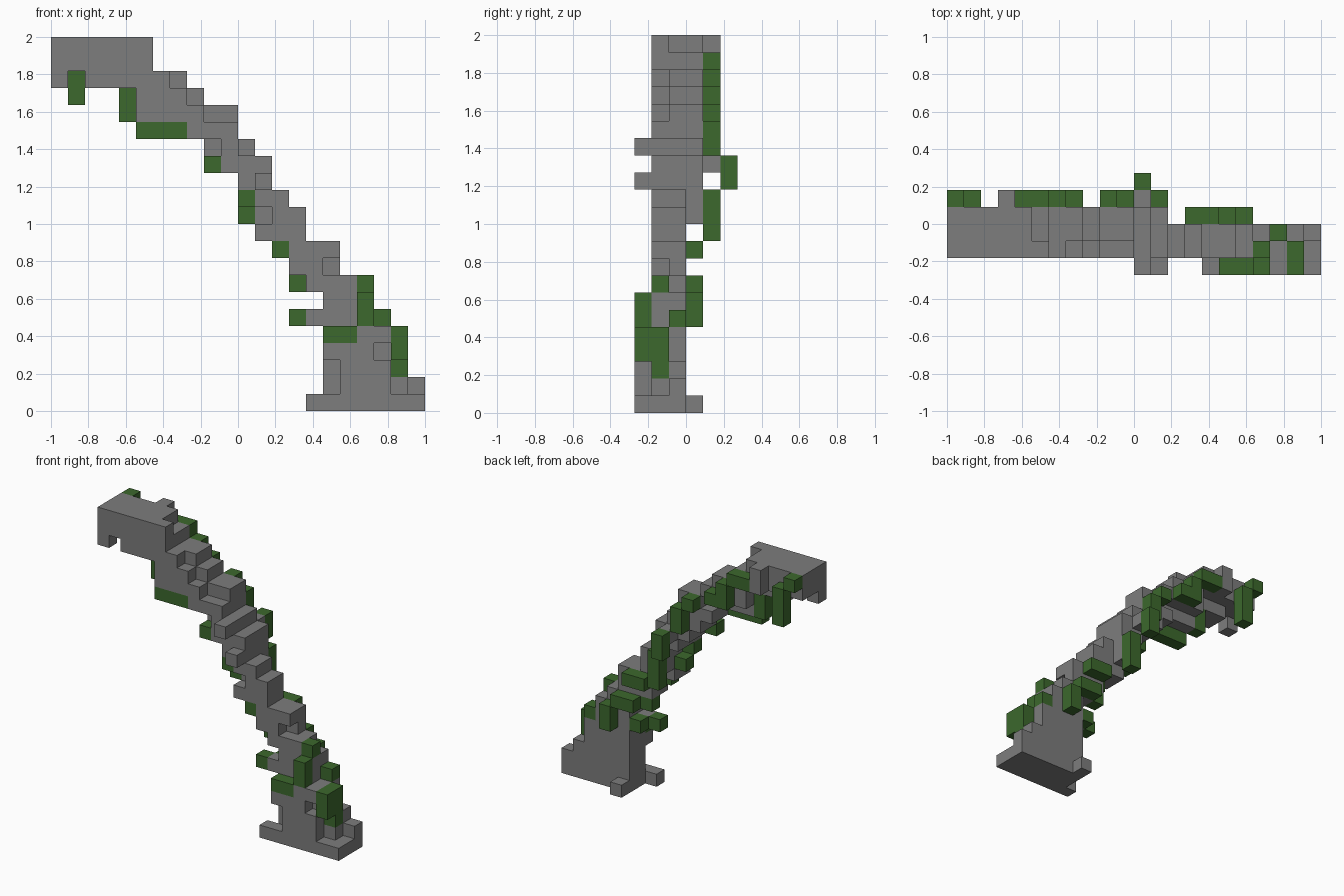
import bpy, bmesh
from mathutils import Vector

if "Cube" in bpy.data.objects:
    bpy.data.objects.remove(bpy.data.objects["Cube"], do_unlink=True)

CELL = 1 / 11        # edge length of one block
HALF = 11            # blocks from the left end to the centre

# Depth bands in blocks, from the front (negative) to the back
LIP, FRONT, MID, REAR, BACK, TAIL = [(j, j) for j in range(-3, 3)]
THIN = (-2, -1)
CORE = (-2, 0)
INNER = (-1, 0)
WIDE = (-3, -1)


def make_material(name, colour):
    mat = bpy.data.materials.new(name)
    mat.use_nodes = True
    mat.diffuse_color = (*colour, 1)
    mat.node_tree.nodes["Principled BSDF"].inputs["Base Color"].default_value = (*colour, 1)
    return mat


stone = make_material("stone grey", (0.205, 0.205, 0.205))
moss = make_material("moss green", (0.045, 0.14, 0.026))

cells = {}           # block position -> part name
materials = {}       # part name -> material


def add(part, columns, layers, depth):
    """Fill a box of blocks; each range includes both ends."""
    for i in range(columns[0], columns[-1] + 1):
        for k in range(layers[0], layers[-1] + 1):
            for j in range(depth[0], depth[1] + 1):
                cells[i, j, k] = part


# Foot: flat base with a stepped pedestal
part = "foot"
materials[part] = stone
add(part, [16, 21], [0], WIDE)
add(part, [15], [0], LIP)
add(part, [16], [0], REAR)
add(part, [17, 19], [1, 2], WIDE)
add(part, [16], [1, 2], THIN)
add(part, [20], [1], THIN)
add(part, [20], [2], MID)
add(part, [21], [1], MID)
add(part, [16, 18], [3], WIDE)
add(part, [19], [3], THIN)
add(part, [16, 19], [4], WIDE)

# Lower arch: thin stepped rib
part = "lower_arch"
materials[part] = stone
add(part, [15], [5], FRONT)
add(part, [16, 17], [5, 6], THIN)
add(part, [18], [5, 6], THIN)
add(part, [15, 17], [7], THIN)
add(part, [14, 15], [8], THIN)
add(part, [16], [8], MID)
add(part, [14, 16], [9], THIN)
add(part, [12, 14], [10], THIN)
add(part, [13, 14], [11], THIN)
add(part, [12], [11], INNER)
add(part, [12, 13], [12], THIN)
add(part, [12], [12], REAR)

# Middle arch: deeper rib with projecting blocks
part = "middle_arch"
materials[part] = stone
add(part, [11, 12], [13], CORE)
add(part, [12], [13], LIP)
add(part, [10, 12], [14], CORE)
add(part, [11], [14], BACK)
add(part, [10, 11], [15], CORE)
add(part, [9], [15], INNER)
add(part, [11], [15], LIP)
add(part, [8, 10], [16], CORE)
add(part, [9, 10], [17], INNER)

# Upper arch: spreads out under the crown
part = "upper_arch"
materials[part] = stone
add(part, [5, 8], [17], THIN)
add(part, [5, 7], [18], CORE)
add(part, [8], [18], INNER)
add(part, [2, 6], [19], THIN)
add(part, [5, 6], [19], REAR)
add(part, [7], [19], INNER)

# Crown slab: broken top end
part = "crown_slab"
materials[part] = stone
add(part, [0, 5], [20], CORE)
add(part, [0, 4], [21], CORE)
add(part, [5], [21], FRONT)
add(part, [3], [20, 21], BACK)
add(part, [0], [19], FRONT)

# Moss clumps on the foot
part = "foot_moss"
materials[part] = moss
add(part, [16, 17], [4], LIP)
add(part, [20], [3, 4], LIP)
add(part, [20], [2, 4], FRONT)
add(part, [19], [5], MID)
add(part, [18], [5, 6], LIP)
add(part, [18], [7], FRONT)

# Moss clumps along the lower arch
part = "lower_moss"
materials[part] = moss
add(part, [14], [5], FRONT)
add(part, [15], [5], MID)
add(part, [17], [5, 6], REAR)
add(part, [15, 16], [7], REAR)
add(part, [14], [7], MID)
add(part, [14, 15], [9], REAR)
add(part, [13], [9], FRONT)
add(part, [12], [10, 12], BACK)
add(part, [11], [11], MID)
add(part, [11], [12], FRONT)

# Moss clumps along the upper arch
part = "upper_moss"
materials[part] = moss
add(part, [11], [13, 14], TAIL)
add(part, [9], [14], FRONT)
add(part, [10], [15, 16], BACK)
add(part, [9], [17], BACK)
add(part, [5, 7], [16], FRONT)
add(part, [7], [18], BACK)
add(part, [6], [18, 19], BACK)
add(part, [4, 5], [20], BACK)

# Hanging moss at the crown
part = "crown_moss"
materials[part] = moss
add(part, [4], [17, 18], MID)
add(part, [1], [18, 20], BACK)
add(part, [0], [21], BACK)


def build(name):
    """Mesh the exposed block sides of one part."""
    bm = bmesh.new()
    for cell in [c for c, owner in cells.items() if owner == name]:
        for axis in range(3):
            for side in (0, 1):
                beside = list(cell)
                beside[axis] += 2 * side - 1
                if tuple(beside) in cells:
                    continue
                u, v = (axis + 1) % 3, (axis + 2) % 3
                ring = []
                for a, b in ((0, 0), (1, 0), (1, 1), (0, 1)):
                    corner = Vector(cell)
                    corner[axis] += side
                    corner[u] += a
                    corner[v] += b
                    corner.x -= HALF
                    ring.append(bm.verts.new(corner * CELL))
                bm.faces.new(ring if side else ring[::-1])
    bmesh.ops.remove_doubles(bm, verts=bm.verts, dist=CELL / 100)
    mesh = bpy.data.meshes.new(name)
    bm.to_mesh(mesh)
    bm.free()
    mesh.materials.append(materials[name])
    bpy.context.collection.objects.link(bpy.data.objects.new(name, mesh))


for name in materials:
    build(name)
